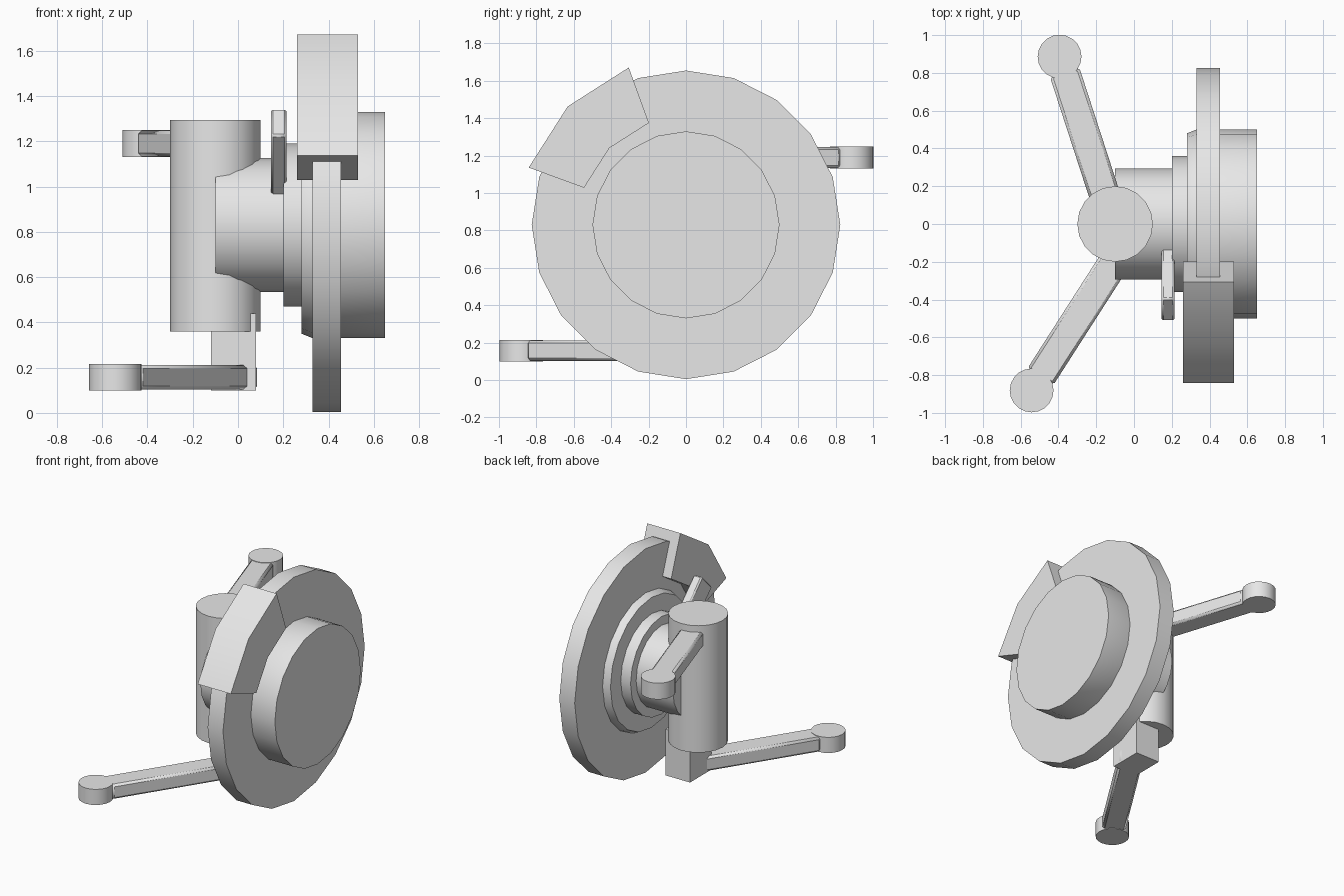
import bpy
import math
from mathutils import Vector

SIDES = 20
AXLE_Z = 0.83

default = bpy.data.objects.get("Cube")
if default:
    bpy.data.objects.remove(default, do_unlink=True)

grey = bpy.data.materials.new("plain grey")
grey.use_nodes = True
grey.diffuse_color = (0.8, 0.8, 0.8, 1)
grey.node_tree.nodes["Principled BSDF"].inputs["Base Color"].default_value = (0.8, 0.8, 0.8, 1)


def finish(name, verts, faces):
    mesh = bpy.data.meshes.new(name)
    mesh.from_pydata(verts, [], faces)
    mesh.materials.append(grey)
    obj = bpy.data.objects.new(name, mesh)
    bpy.context.collection.objects.link(obj)
    bpy.ops.object.select_all(action='DESELECT')
    obj.select_set(True)
    bpy.context.view_layer.objects.active = obj
    bpy.ops.object.mode_set(mode='EDIT')
    bpy.ops.mesh.select_all(action='SELECT')
    bpy.ops.mesh.normals_make_consistent(inside=False)
    bpy.ops.object.mode_set(mode='OBJECT')
    bpy.ops.object.shade_smooth_by_angle(angle=math.radians(30))
    return obj


def loft(name, rings):
    """Join equal rings of points into a capped solid."""
    n = len(rings[0])
    verts = [p for ring in rings for p in ring]
    faces = [tuple(range(n)), tuple(range(len(verts) - n, len(verts)))]
    for r in range(len(rings) - 1):
        for i in range(n):
            j = (i + 1) % n
            faces.append((r * n + i, r * n + j, (r + 1) * n + j, (r + 1) * n + i))
    return finish(name, verts, faces)


def circle(radius):
    steps = [math.tau * i / SIDES for i in range(SIDES)]
    return [(radius * math.cos(a), radius * math.sin(a)) for a in steps]


def axle_part(name, profile):
    """Turn an (x, radius) profile about the wheel axis."""
    return loft(name, [[(x, u, AXLE_Z + v) for u, v in circle(r)] for x, r in profile])


def post(name, x, y, radius, low, high):
    return loft(name, [[(x + u, y + v, z) for u, v in circle(radius)] for z in (low, high)])


def bar(name, start, end, side, width, height, bevel=0):
    """Square bar between two points; side is its width direction."""
    start, end, side = Vector(start), Vector(end), Vector(side).normalized()
    up = (end - start).cross(side).normalized()
    corners = [side * (a * width / 2) + up * (b * height / 2)
               for a, b in ((-1, -1), (1, -1), (1, 1), (-1, 1))]
    obj = loft(name, [[p + c for c in corners] for p in (start, end)])
    if bevel:
        mod = obj.modifiers.new("chamfer", 'BEVEL')
        mod.width = bevel
        mod.segments = 1
    return obj


# Upright and the stub, flange, hub and disc on the wheel axis
post("upright", -0.1, 0, 0.2, 0.36, 1.295)
axle_part("stub_axle", [(-0.1, 0.295), (0.21, 0.295)])
axle_part("flange", [(0.2, 0.36), (0.29, 0.36)])
axle_part("hub", [(0.28, 0.48), (0.33, 0.5), (0.65, 0.5)])
axle_part("brake_disc", [(0.33, 0.825), (0.455, 0.825)])

# Caliper: a two-segment arc block over the disc
arc = [(r, math.radians(a)) for r, angles in ((0.895, (110, 135, 160)), (0.58, (160, 135, 110)))
       for a in angles]
loft("caliper", [[(x, r * math.cos(a), AXLE_Z + r * math.sin(a)) for r, a in arc]
                 for x in (0.26, 0.53)])

# Bracket bar pointing from the axle to the caliper
out = Vector((0, -1, 1)).normalized()
centre = Vector((0.18, 0, AXLE_Z))
bar("caliper_bracket", centre + out * 0.27, centre + out * 0.645, (1, 0, 0), 0.07, 0.17, 0.01)

# Mounting block under the upright
bar("lower_block", (-0.02, 0, 0.1), (-0.02, 0, 0.44), (1, 0, 0), 0.2, 0.25)

# Upper and lower control arms, each a chamfered bar with a round eye
for name, eye, root, low, high in (("upper", (-0.394, 0.886), (-0.106, 0), 1.13, 1.25),
                                   ("lower", (-0.542, -0.881), (0.023, 0), 0.1, 0.215)):
    post(name + "_arm_eye", *eye, 0.116, low, high)
    mid = (low + high) / 2
    tip, end = Vector((*eye, mid)), Vector((*root, mid))
    along = (end - tip).normalized()
    bar(name + "_arm", tip + along * 0.085, end, (-along.y, along.x, 0), 0.163, high - low - 0.006, 0.015)
